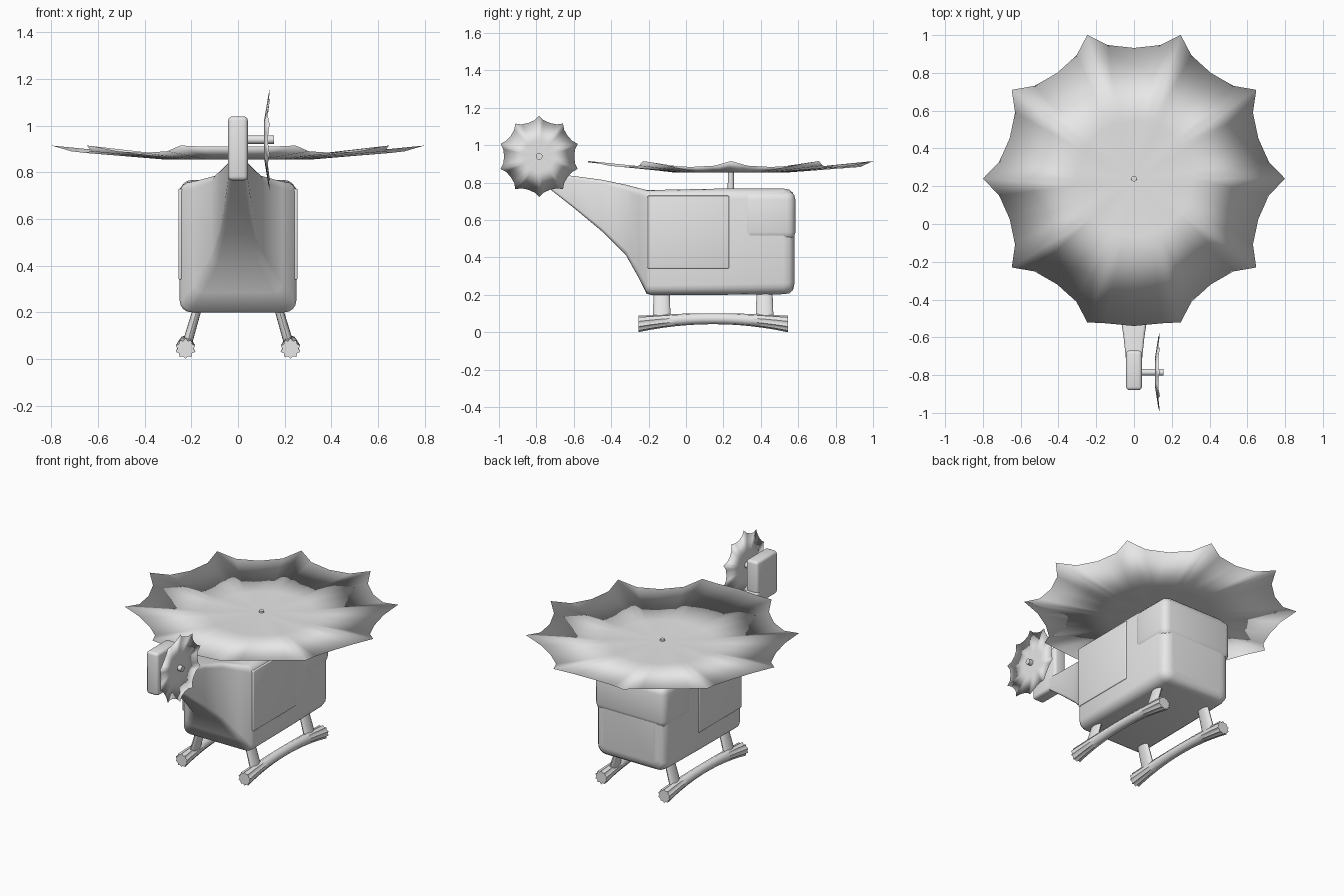
import bpy
import bmesh
from math import sin, cos, pi, radians
from mathutils import Matrix, Vector

cube = bpy.data.objects.get("Cube")
if cube:
    bpy.data.objects.remove(cube, do_unlink=True)

grey = bpy.data.materials.new("plain_grey")
grey.use_nodes = True
grey.diffuse_color = (0.8, 0.8, 0.8, 1)
grey.node_tree.nodes["Principled BSDF"].inputs["Base Color"].default_value = (0.8, 0.8, 0.8, 1)


def finish(name, bm, angle=40):
    """Turn a bmesh into a smooth object; angle None leaves no sharp edges."""
    bmesh.ops.recalc_face_normals(bm, faces=bm.faces)
    for f in bm.faces:
        f.smooth = True
    mesh = bpy.data.meshes.new(name)
    bm.to_mesh(mesh)
    bm.free()
    if angle is not None:
        mesh.set_sharp_from_angle(angle=radians(angle))
    mesh.materials.append(grey)
    ob = bpy.data.objects.new(name, mesh)
    bpy.context.collection.objects.link(ob)
    return ob


def bridge(bm, a, b):
    n = len(a)
    for i in range(n):
        bm.faces.new((a[i], a[(i + 1) % n], b[(i + 1) % n], b[i]))


def loft(name, rings, angle=40):
    bm = bmesh.new()
    loops = [[bm.verts.new(p) for p in ring] for ring in rings]
    for a, b in zip(loops, loops[1:]):
        bridge(bm, a, b)
    bm.faces.new(loops[0])
    bm.faces.new(loops[-1])
    return finish(name, bm, angle)


def rounded_section(y, w, z0, z1, r):
    """Rounded rectangle across the body at y."""
    pts = []
    corners = [(w - r, z1 - r), (r - w, z1 - r), (r - w, z0 + r), (w - r, z0 + r)]
    for q, (cx, cz) in enumerate(corners):
        for k in range(5):
            a = (q + k / 4) * pi / 2
            pts.append((cx + r * cos(a), y, cz + r * sin(a)))
    return pts


def rounded_box(name, lo, hi, r):
    bm = bmesh.new()
    lo, hi = Vector(lo), Vector(hi)
    m = Matrix.Translation((lo + hi) / 2) @ Matrix.Diagonal((*(hi - lo), 1))
    bmesh.ops.create_cube(bm, size=1, matrix=m)
    bmesh.ops.bevel(bm, geom=bm.edges[:], offset=r, segments=3, profile=0.5, affect='EDGES')
    return finish(name, bm)


def rod(name, a, b, ra, rb, flat=1.0):
    """Round rod between two points, optionally narrowed in x."""
    def ring(c, r):
        t = [2 * pi * i / 16 for i in range(16)]
        if a[2] == b[2]:
            return [(c[0], c[1] + r * cos(k), c[2] + r * sin(k)) for k in t]
        return [(c[0] + flat * r * cos(k), c[1] + r * sin(k), c[2]) for k in t]
    return loft(name, [ring(a, ra), ring(b, rb)])


def star_disc(name, radius, rise, dip, thick, matrix, blunt_side=None):
    """Thin dished disc with ten pointed tips, the two sheets meeting at the rim."""
    bm = bmesh.new()
    steps = [(0, 1.0, 1.0), (7, 0.9, 0.45), (18, 0.865, 0.3), (29, 0.9, 0.45)]
    rim, top, low = [], [], []
    for i in range(10):
        for da, r, h in steps:
            deg = 36 * i + da
            if blunt_side is not None and abs(deg - blunt_side) < 15:
                r, h = 0.975, 0.9
            d = Vector((cos(radians(deg)), sin(radians(deg)), 0)) * radius
            rim.append(bm.verts.new(d * r + Vector((0, 0, rise * h))))
            top.append(bm.verts.new(d * 0.38 + Vector((0, 0, thick / 2 - dip))))
            low.append(bm.verts.new(d * 0.38 - Vector((0, 0, thick / 2 + dip))))
    bridge(bm, rim, top)
    bridge(bm, low, rim)
    for ring, z in ((top, thick / 2), (low, -thick / 2)):
        c = bm.verts.new((0, 0, z))
        for i in range(40):
            bm.faces.new((c, ring[i], ring[(i + 1) % 40]))
    bm.transform(matrix)
    return finish(name, bm, None)


# Cabin flowing into the narrow tail boom: y, half width, bottom, top, corner
body = [
    (0.58, 0.19, 0.26, 0.71, 0.03), (0.572, 0.225, 0.225, 0.745, 0.045),
    (0.552, 0.242, 0.208, 0.762, 0.055), (0.52, 0.25, 0.203, 0.768, 0.06),
    (0.2, 0.25, 0.2, 0.768, 0.055), (-0.19, 0.25, 0.2, 0.76, 0.05),
    (-0.21, 0.24, 0.205, 0.76, 0.045), (-0.25, 0.19, 0.285, 0.77, 0.04),
    (-0.32, 0.115, 0.41, 0.788, 0.03), (-0.45, 0.078, 0.54, 0.815, 0.02),
    (-0.6, 0.055, 0.665, 0.835, 0.015), (-0.74, 0.04, 0.775, 0.85, 0.012)]
loft("body_and_tail_boom", [rounded_section(*s) for s in body], 50)

# Tail fin and windscreen shell
rounded_box("tail_fin", (-0.042, -0.88, 0.765), (0.042, -0.67, 1.04), 0.018)
rounded_box("windscreen", (-0.255, 0.3, 0.49), (0.255, 0.585, 0.755), 0.045)

# Main rotor on its mast
rod("rotor_mast", (0, 0.24, 0.74), (0, 0.24, 0.885), 0.018, 0.015)
star_disc("main_rotor", 0.8, 0.045, 0.01, 0.012,
          Matrix.Translation((0, 0.24, 0.87)), 270)

# Tail rotor on its axle, facing sideways
rod("tail_axle", (0.02, -0.785, 0.94), (0.155, -0.785, 0.94), 0.018, 0.018)
star_disc("tail_rotor", 0.217, 0.012, 0.008, 0.01,
          Matrix.Translation((0.125, -0.785, 0.94)) @ Matrix.Rotation(pi / 2, 4, 'Y'))

# Doors, legs and ribbed skids on both sides
for side, s in (("left", 1), ("right", -1)):
    xs = sorted((s * 0.235, s * 0.256))
    rounded_box(side + "_door", (xs[0], -0.205, 0.34), (xs[1], 0.23, 0.73), 0.006)
    for end, y in (("rear", -0.13), ("front", 0.42)):
        rod(f"{side}_{end}_leg", (s * 0.17, y, 0.23), (s * 0.217, y, 0.07), 0.042, 0.048, 0.45)
    rings = []
    for k in range(13):
        u = k / 6 - 1
        r, cz = 0.029 + 0.015 * u * u, 0.072 - 0.028 * u * u
        ring = []
        for i in range(20):
            a = pi * i / 10 + pi / 2
            rr = r * (1 if i % 2 == 0 else 0.94 - 0.16 * u * u)
            ring.append((s * 0.225 + rr * cos(a), 0.145 + 0.4 * u, cz + rr * sin(a)))
        rings.append(ring)
    loft(side + "_skid", rings, 60)
